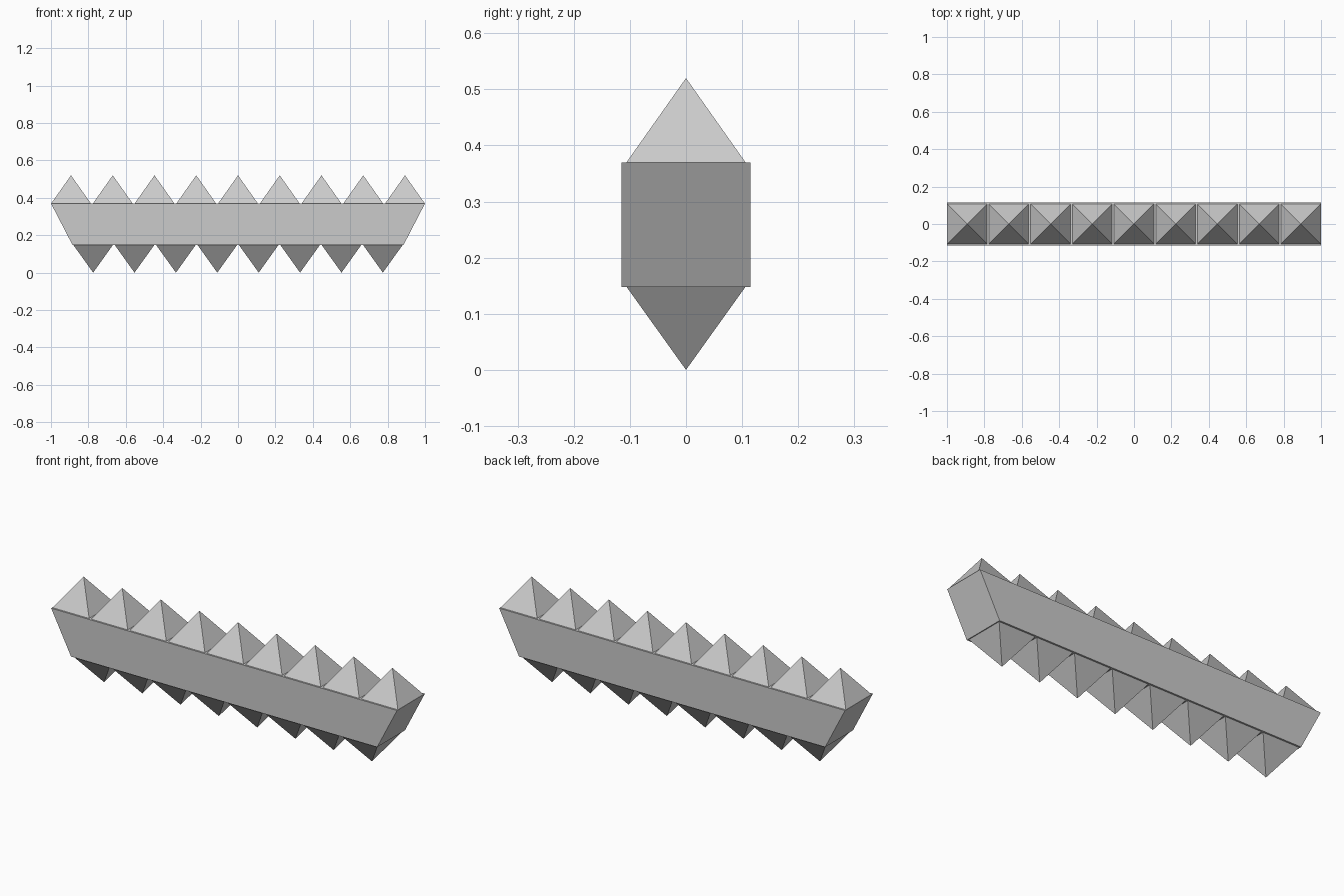
import bpy, bmesh

if "Cube" in bpy.data.objects:
    bpy.data.objects.remove(bpy.data.objects["Cube"])

Z_LOW, Z_HIGH, HALF_Y = 0.148, 0.37, 0.115


def make_object(name, bm):
    bmesh.ops.recalc_face_normals(bm, faces=bm.faces[:])
    mesh = bpy.data.meshes.new(name)
    bm.to_mesh(mesh)
    bm.free()
    obj = bpy.data.objects.new(name, mesh)
    bpy.context.collection.objects.link(obj)
    return obj


def spike(name, x, z_base, z_tip, half=0.106):
    bm = bmesh.new()
    base = [bm.verts.new((x + sx * half, sy * half, z_base))
            for sx, sy in ((-1, -1), (1, -1), (1, 1), (-1, 1))]
    tip = bm.verts.new((x, 0, z_tip))
    bm.faces.new(base)
    for i in range(4):
        bm.faces.new((base[i], base[(i + 1) % 4], tip))
    return make_object(name, bm)


# Core bar: trapezoid profile extruded through its thickness
bm = bmesh.new()
profile = [(-1, Z_HIGH), (-0.885, Z_LOW), (0.885, Z_LOW), (1, Z_HIGH)]
face = bm.faces.new([bm.verts.new((x, -HALF_Y, z)) for x, z in profile])
ext = bmesh.ops.extrude_face_region(bm, geom=[face])
verts = [g for g in ext["geom"] if isinstance(g, bmesh.types.BMVert)]
bmesh.ops.translate(bm, verts=verts, vec=(0, 2 * HALF_Y, 0))
make_object("core_bar", bm)

# Nine spikes pointing up
for i in range(9):
    spike(f"upper_spike_{i + 1}", (i - 4) * 0.2232, Z_HIGH, 0.52)

# Eight spikes pointing down
for i in range(8):
    spike(f"lower_spike_{i + 1}", (i - 3.5) * 0.2213, Z_LOW, 0.0)
